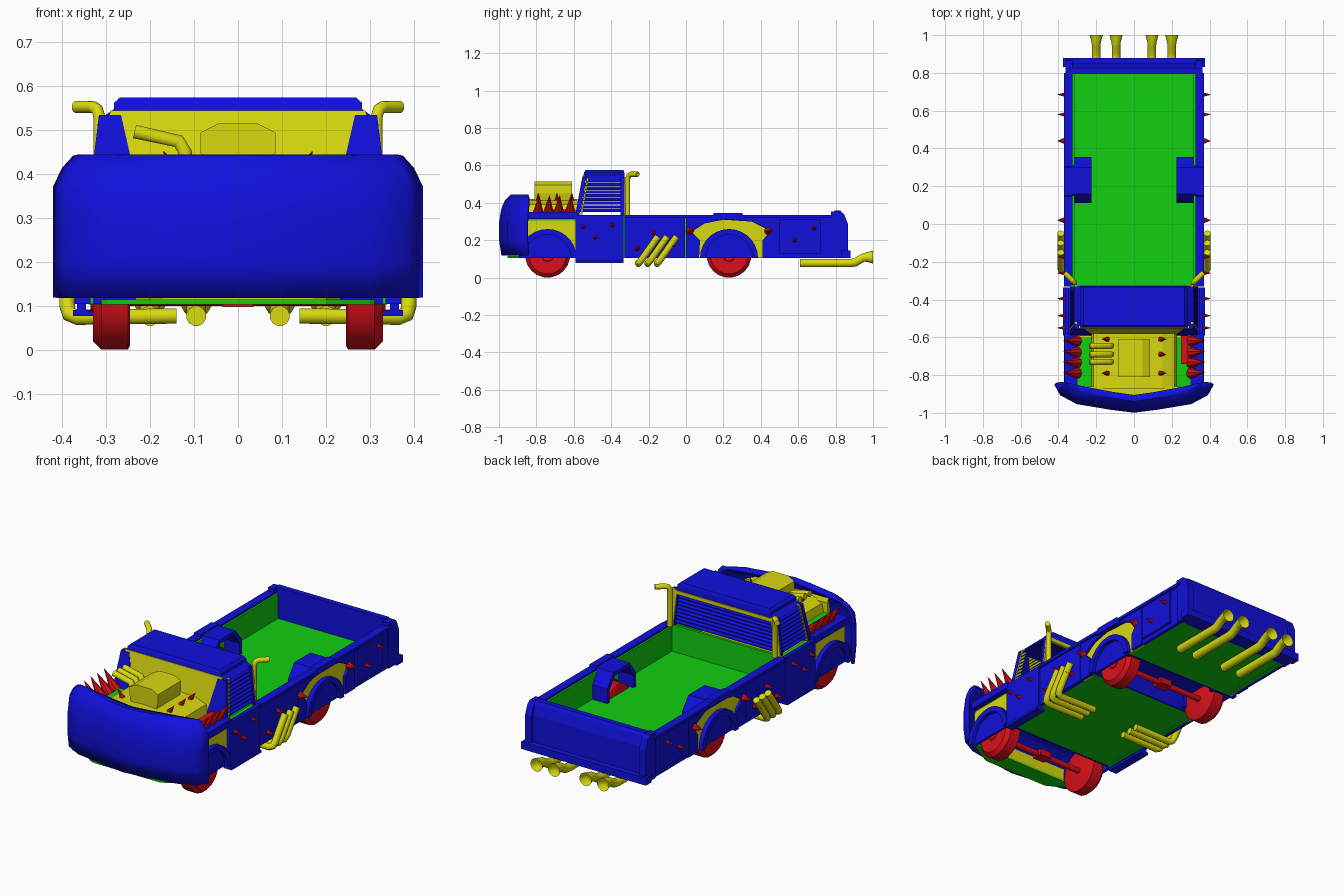
import bpy, bmesh, math
from mathutils import Vector

if "Cube" in bpy.data.objects:
    bpy.data.objects.remove(bpy.data.objects["Cube"])

COL = {'blue': (0.005, 0.005, 0.72, 1), 'green': (0.005, 0.63, 0.005, 1),
       'yellow': (0.7, 0.7, 0.005, 1), 'red': (0.7, 0.005, 0.01, 1)}
MAT = {}
for n, c in COL.items():
    MAT[n] = bpy.data.materials.new(n)
    MAT[n].diffuse_color = c
SIDES = (1, -1)


def part(name, verts, faces, col, smooth=False):
    me = bpy.data.meshes.new(name)
    me.from_pydata([tuple(v) for v in verts], [], faces)
    bm = bmesh.new()
    bm.from_mesh(me)
    bmesh.ops.recalc_face_normals(bm, faces=bm.faces)
    bm.to_mesh(me)
    bm.free()
    me.materials.append(MAT[col])
    ob = bpy.data.objects.new(name, me)
    bpy.context.collection.objects.link(ob)
    if smooth:
        bpy.ops.object.select_all(action='DESELECT')
        ob.select_set(True)
        bpy.context.view_layer.objects.active = ob
        bpy.ops.object.shade_smooth_by_angle(angle=math.radians(40))
    return ob


def loft(name, rings, col, caps=(True, True), smooth=False):
    n = len(rings[0])
    v = [p for r in rings for p in r]
    f = [(k*n+i, k*n+(i+1) % n, (k+1)*n+(i+1) % n, (k+1)*n+i)
         for k in range(len(rings)-1) for i in range(n)]
    if caps[0]:
        f.append(tuple(range(n)))
    if caps[1]:
        f.append(tuple(range(len(v)-n, len(v))))
    return part(name, v, f, col, smooth)


def prism(name, prof, x0, x1, col):
    """(y, z) profile extruded along x"""
    return loft(name, [[(x, y, z) for y, z in prof] for x in (x0, x1)], col)


def pair(name, prof, x0, x1, col):
    for s in SIDES:
        prism(name, prof, s*x0, s*x1, col)


def rect(y0, y1, z0, z1):
    return [(y0, z0), (y1, z0), (y1, z1), (y0, z1)]


def arc(cy, cz, r, n=14):
    return [(cy-r*math.cos(math.pi*i/n), cz+r*math.sin(math.pi*i/n)) for i in range(n+1)]


def tube(name, pts, radii, col, caps=(True, True), n=12):
    pts = [Vector(p) for p in pts]
    if not isinstance(radii, (list, tuple)):
        radii = [radii]*len(pts)
    rings, prev, u = [], None, None
    for i, p in enumerate(pts):
        t = Vector()
        if i:
            t += (p-pts[i-1]).normalized()
        if i < len(pts)-1:
            t += (pts[i+1]-p).normalized()
        t.normalize()
        if u is None:
            u = t.orthogonal().normalized()
        else:
            u = prev.rotation_difference(t) @ u
        prev, w = t, t.cross(u)
        rings.append([p+radii[i]*(u*math.cos(a)+w*math.sin(a))
                      for a in (2*math.pi*k/n for k in range(n))])
    return loft(name, rings, col, caps, True)


def spike(name, a, b, r):
    tube(name, [a, b], [r, 0.001], 'red', n=8)


WHEELS = (-0.74, 0.23)

# front plow shell
base = [(0, -.99), (.12, -.975), (.3, -.945), (.385, -.9), (.413, -.848)]
base = [(-x, y) for x, y in base[:0:-1]] + base
rows = [(.12, .012, 1), (.2, 0, 1), (.3, 0, 1), (.37, .012, 1), (.41, .03, .955), (.436, .055, .9), (.436, .085, .88)]
n = len(base)
pv = [(x*sx, min(y+dy, -.843), z) for z, dy, sx in rows for x, y in base]
pf = [(k*n+i, k*n+i+1, (k+1)*n+i+1, (k+1)*n+i) for k in range(len(rows)-1) for i in range(n-1)]
plow = part('front_plow', pv, pf, 'blue', True)
m = plow.modifiers.new('thickness', 'SOLIDIFY')
m.thickness, m.offset = 0.018, 0

# nose behind the plow, tapering forward
loft('nose', [[(-x, y, .106), (x, y, .106), (x, y, z), (-x, y, z)]
              for x, y, z in ((.2, -.95, .33), (.22, -.91, .4), (.25, -.86, .4))], 'yellow')
loft('nose_pan', [[(-.34, -.86, z), (-.3, -.9, z), (-.2, -.955, z), (.2, -.955, z), (.3, -.9, z), (.34, -.86, z)]
                  for z in (.104, .116)], 'green')

# underbody and bed floor
for y0, y1, w in ((-.6, .09, .335), (.37, .8, .335)):
    prism('under_floor', rect(y0, y1, .106, .12), -w, w, 'green')
prism('bed_floor', rect(-.33, .8, .182, .19), -.32, .32, 'green')
prism('rear_axle_tunnel', [(.09, .106), (.1, .106), (.13, .174), (.33, .174), (.36, .106), (.37, .106), (.34, .181), (.12, .181)],
      -.33, .33, 'blue')

# inner side walls with wheel openings
wall = [(-.87, .105)] + arc(WHEELS[0], .105, .145) + arc(WHEELS[1], .105, .14) + [(.8, .105), (.8, .325), (-.87, .325)]
pair('side_wall', wall, .315, .338, 'green')

# wheel wells, skirts and flares
prism('front_wheel_well', arc(WHEELS[0], .105, .15) + arc(WHEELS[0], .105, .14)[::-1], -.33, .33, 'blue')
pair('rear_wheel_housing', [(.11, .11), (.11, .27), (.16, .338), (.3, .338), (.355, .27), (.355, .11),
                            (.335, .11), (.335, .255), (.29, .318), (.17, .318), (.13, .255), (.13, .11)], .225, .33, 'blue')
for cy in WHEELS:
    pair('wheel_skirt', arc(cy, .105, .14), .338, .35, 'blue')
    pair('wheel_flare', arc(cy, .105, .155) + arc(cy, .105, .125)[::-1], .335, .37, 'blue')

# yellow fender skins
pair('front_fender', [(-.87, .105)] + arc(WHEELS[0], .105, .14) + [(-.59, .105), (-.59, .305), (-.87, .305)], .336, .346, 'yellow')
pair('rear_fender', [(0, .105)] + arc(WHEELS[1], .105, .14) + [(.49, .105), (.49, .32), (0, .32)], .336, .346, 'yellow')

# blue side panels
pair('front_bed_panel', rect(-.33, -.005, .105, .325), .338, .36, 'blue')
pair('arch_panel', [(0, .105), (.07, .105), (.075, .2), (.03, .245), (.1, .29), (.2, .31), (.35, .3), (.45, .25),
                    (.41, .2), (.41, .105), (.49, .105), (.49, .325), (0, .325)], .338, .36, 'blue')
pair('rear_bed_panel', rect(.49, .8, .105, .325), .338, .355, 'blue')
pair('rear_armor_plate', rect(.5, .72, .13, .315), .355, .365, 'blue')
pair('arch_top_plate', [(.13, .31), (.32, .31), (.3, .345), (.15, .345)], .33, .37, 'blue')
pair('bed_rail', rect(-.33, .8, .32, .335), .325, .37, 'blue')
pair('door', rect(-.59, -.335, .08, .335), .345, .366, 'blue')
pair('running_board', rect(-.59, -.335, .078, .092), .325, .375, 'blue')
prism('bed_front_wall', rect(-.345, -.33, .11, .335), -.33, .33, 'green')
prism('firewall', rect(-.6, -.585, .11, .345), -.33, .33, 'yellow')

# tailgate, corner posts and rear bumper
prism('tailgate', [(.795, .105), (.85, .105), (.85, .29), (.835, .345), (.825, .36), (.795, .36)], -.33, .33, 'blue')
pair('tail_corner', [(.78, .105), (.868, .105), (.865, .29), (.845, .34), (.825, .355), (.775, .355)], .325, .362, 'blue')
prism('rear_bumper', rect(.83, .88, .105, .145), -.375, .375, 'blue')

# hood and fender tops
hood = [(-.23, .33), (-.215, .39), (-.15, .413), (0, .42), (.15, .413), (.215, .39), (.23, .33)]
loft('hood', [[(x, y, z) for x, z in hood] for y in (-.87, -.58)], 'yellow')
pair('fender_inner_top', rect(-.87, -.58, .32, .345), .22, .305, 'green')
pair('fender_outer_top', rect(-.87, -.58, .315, .352), .3, .368, 'blue')
prism('fender_box', rect(-.74, -.59, .34, .365), .25, .285, 'red')

# air scoop with side pipes
scoop = [(-.075, .41), (-.085, .45), (-.085, .495), (-.045, .515), (.045, .515), (.085, .495), (.085, .45), (.075, .41)]
loft('air_scoop', [[(x, y, z) for x, z in scoop] for y in (-.81, -.61)], 'yellow')
for y in (-.73, -.69, -.645):
    tube('hood_pipe', [(-.12, y, .4), (-.12, y, .45), (-.135, y, .475), (-.235, y, .497)], .016, 'yellow')
for s in SIDES:
    for y in (-.79, -.69, -.61):
        spike('hood_spike', (s*.14, y, .41), (s*.17, y, .452), .014)
    for y in (-.79, -.735, -.68, -.62):
        spike('fender_spike', (s*.3, y, .345), (s*.375, y+.005, .44), .03)

# cab: roof, pillars, glass and louvres
def cab_x(z):
    return .34-(z-.335)*.12


def cab_y(z):
    return -.59+(z-.335)*.2


roof = [(.315, -.552, -.328, .525), (.282, -.548, -.328, .548), (.282, -.545, -.33, .562), (.268, -.538, -.335, .575)]
loft('cab_roof', [[(-x, a, z), (x, a, z), (x, b, z), (-x, b, z)] for x, a, b, z in roof], 'blue')
Z0, Z1 = .335, .535
loft('windshield', [[(-x, y, z), (x, y, z), (x, y+.012, z), (-x, y+.012, z)]
                    for x, y, z in ((.33, -.588, Z0), (.29, -.552, .545))], 'yellow')


def post(name, ya, yb, w, col, dx0=.025, dx1=.025):
    for s in SIDES:
        loft(name, [[(s*cab_x(z), y, z), (s*cab_x(z), y+w, z), (s*(cab_x(z)-d), y+w, z), (s*(cab_x(z)-d), y, z)]
                    for y, z, d in ((ya, Z0, dx0), (yb, Z1, dx1))], col)


post('front_pillar', -.592, -.555, .022, 'blue', .12, .05)
post('rear_pillar', -.35, -.35, .02, 'blue', .04, .04)
post('window_trim', -.565, -.53, .01, 'yellow')
post('rear_window_trim', -.334, -.334, .01, 'yellow', .035, .035)
prism('rear_window_top_trim', rect(-.34, -.324, .51, .53), -.3, .3, 'yellow')
for i in range(9):
    z = .35+i*.02
    for s in SIDES:
        x, y = cab_x(z), cab_y(z)+.02
        loft('side_louvre', [[(s*x, yy, z), (s*(x-.018), yy, z+.013), (s*(x-.018), yy, z+.017), (s*x, yy, z+.004)]
                             for yy in (y, -.345)], 'blue')
    prism('rear_louvre', [(-.33, z), (-.345, z+.013), (-.345, z+.018), (-.33, z+.005)], -cab_x(z)+.02, cab_x(z)-.02, 'blue')

# wheels and axles
for cy in WHEELS:
    for s in SIDES:
        tube('wheel', [(s*x, cy, .12) for x in (.245, .25, .31, .33, .33, .322, .322, .335)],
             [.11, .12, .12, .1, .08, .075, .04, .03], 'red', n=20)
    tube('axle', [(-.25, cy, .115), (.25, cy, .115)], .015, 'red')
    prism('differential', rect(cy-.03, cy+.03, .098, .132), -.035, .035, 'red')

# exhausts
for s in SIDES:
    for x in (.095, .2):
        tube('tail_pipe', [(s*x, .61, .078), (s*x, .88, .078), (s*x, .905, .082), (s*x, .945, .106), (s*x, .965, .11), (s*x, 1, .11)],
             [.023, .023, .023, .023, .026, .036], 'yellow', (True, False))
    for y in (-.255, -.205, -.155):
        tube('side_pipe', [(s*.14, y, .078), (s*.365, y, .075), (s*.383, y+.006, .082), (s*.388, y+.02, .1), (s*.388, y+.105, .22)],
             .018, 'yellow')
    tube('cab_stack', [(s*.315, -.312, .335), (s*.315, -.312, .53), (s*.32, -.305, .547), (s*.33, -.295, .553), (s*.368, -.258, .553)],
         .014, 'yellow')

# body side spikes
for y, z in ((-.55, .27), (-.485, .215), (-.395, .28), (-.26, .155), (-.175, .24), (-.07, .17),
             (.02, .25), (.44, .25), (.58, .2), (.685, .265)):
    r = .022 if 0 < y < .5 else .014
    for s in SIDES:
        spike('side_spike', (s*.355, y, z), (s*.405, y, z), r)

for m in bpy.data.materials:
    if m.users and not m.is_grease_pencil:
        m.use_nodes = True
        m.node_tree.nodes["Principled BSDF"].inputs["Base Color"].default_value = m.diffuse_color
